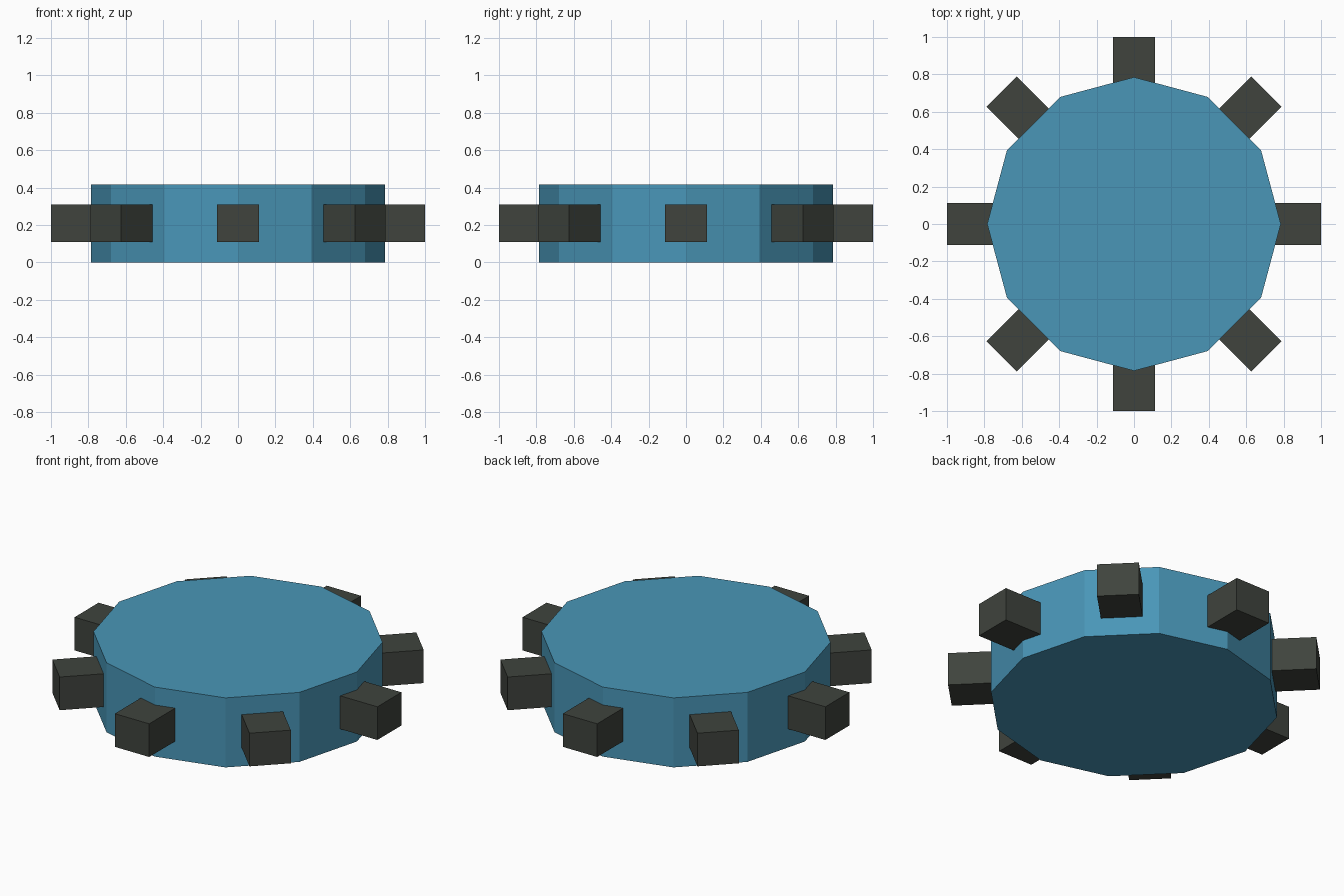
import bpy, bmesh, math
from mathutils import Matrix, Vector

if "Cube" in bpy.data.objects:
    bpy.data.objects.remove(bpy.data.objects["Cube"])


def make_material(name, rgb):
    mat = bpy.data.materials.new(name)
    mat.diffuse_color = (*rgb, 1.0)
    mat.use_nodes = True
    mat.node_tree.nodes["Principled BSDF"].inputs["Base Color"].default_value = mat.diffuse_color
    return mat


def add_object(name, bm, mat):
    bmesh.ops.recalc_face_normals(bm, faces=bm.faces)
    mesh = bpy.data.meshes.new(name)
    bm.to_mesh(mesh)
    bm.free()
    mesh.materials.append(mat)
    obj = bpy.data.objects.new(name, mesh)
    bpy.context.collection.objects.link(obj)
    return obj


blue = make_material("blue", (0.067, 0.305, 0.475))
dark = make_material("dark grey", (0.050, 0.057, 0.047))

# Twelve-sided body with corners on the x and y axes
HEIGHT, RADIUS = 0.415, 0.785
bm = bmesh.new()
ring = [bm.verts.new((RADIUS * math.cos(math.radians(30 * i)),
                      RADIUS * math.sin(math.radians(30 * i)), 0)) for i in range(12)]
base = bm.faces.new(ring)
top = bmesh.ops.extrude_face_region(bm, geom=[base], use_keep_orig=True)["geom"]
bmesh.ops.translate(bm, vec=(0, 0, HEIGHT),
                    verts=[v for v in top if isinstance(v, bmesh.types.BMVert)])
add_object("body", bm, blue)

# Eight block teeth around the rim
INNER, OUTER, WIDTH, Z0, Z1 = 0.70, 1.0, 0.227, 0.11, 0.308
for i in range(8):
    bm = bmesh.new()
    place = (Matrix.Rotation(math.radians(45 * i), 4, 'Z')
             @ Matrix.Translation(Vector(((INNER + OUTER) / 2, 0, (Z0 + Z1) / 2)))
             @ Matrix.Diagonal((OUTER - INNER, WIDTH, Z1 - Z0, 1)))
    bmesh.ops.create_cube(bm, size=1, matrix=place)
    add_object(f"tooth_{i + 1}", bm, dark)
